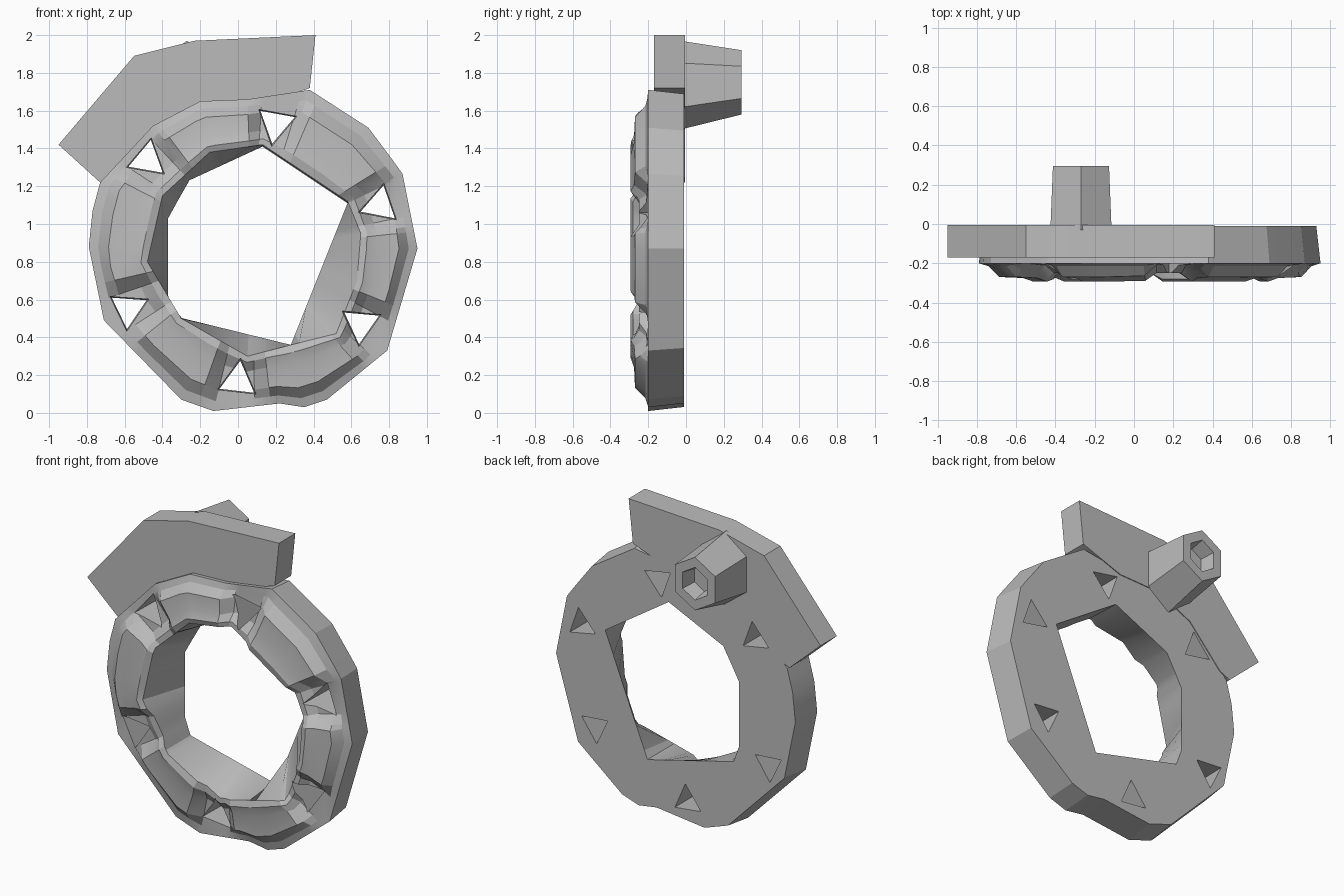
import bpy
import bmesh
from math import atan2, cos, sin, radians, pi
from mathutils import Vector

if "Cube" in bpy.data.objects:
    bpy.data.objects.remove(bpy.data.objects["Cube"])

grey = bpy.data.materials.new("plain grey")
grey.use_nodes = True
grey.diffuse_color = (0.5, 0.5, 0.5, 1)
grey.node_tree.nodes["Principled BSDF"].inputs["Base Color"].default_value = grey.diffuse_color

CENTRE = Vector((0.08, 0.87))
BACK = -0.01


def finish(name, bm):
    bmesh.ops.recalc_face_normals(bm, faces=bm.faces)
    mesh = bpy.data.meshes.new(name)
    bm.to_mesh(mesh)
    bm.free()
    mesh.materials.append(grey)
    obj = bpy.data.objects.new(name, mesh)
    bpy.context.collection.objects.link(obj)
    return obj


def smooth(obj):
    bpy.ops.object.select_all(action='DESELECT')
    obj.select_set(True)
    bpy.context.view_layer.objects.active = obj
    bpy.ops.object.shade_smooth_by_angle(angle=radians(20))


def loft(name, loops, closed=False):
    """Skin equal-length loops of points; cap the ends or join last to first."""
    bm = bmesh.new()
    rows = [[bm.verts.new(p) for p in loop] for loop in loops]
    n = len(rows[0])
    pairs = list(zip(rows, rows[1:]))
    if closed:
        pairs.append((rows[-1], rows[0]))
    else:
        bm.faces.new(rows[0])
        bm.faces.new(rows[-1])
    for a, b in pairs:
        for i in range(n):
            j = (i + 1) % n
            bm.faces.new((a[i], a[j], b[j], b[i]))
    return finish(name, bm)


def angle_of(p):
    return atan2(p[1] - CENTRE.y, p[0] - CENTRE.x) % (2 * pi)


def radius_at(poly, a):
    """Distance from the ring centre to a polygon along angle a."""
    d = Vector((cos(a), sin(a)))
    best = 0
    for p, q in zip(poly, poly[1:] + poly[:1]):
        p, e = Vector(p) - CENTRE, Vector(q) - Vector(p)
        det = d.cross(e)
        if abs(det) > 1e-9:
            r, s = p.cross(e) / det, p.cross(d) / det
            if r > 0 and -1e-4 <= s <= 1.0001:
                best = max(best, r)
    return best


# Ring outlines
outer = [(-0.79, 0.88), (-0.71, 0.49), (-0.3, 0.07), (-0.13, 0.01), (0.22, 0.05),
         (0.35, 0.03), (0.47, 0.07), (0.79, 0.33), (0.95, 0.87), (0.87, 1.27),
         (0.69, 1.51), (0.38, 1.71), (0.05, 1.66), (-0.2, 1.65), (-0.45, 1.52),
         (-0.73, 1.22), (-0.77, 1.07)]
inner_front = [(-0.48, 0.8), (-0.3, 0.5), (0.05, 0.3), (0.28, 0.36), (0.52, 0.42),
               (0.63, 0.7), (0.65, 0.95), (0.58, 1.12), (0.13, 1.42), (-0.15, 1.38),
               (-0.4, 1.15)]
inner_back = [(-0.37, 0.62), (-0.33, 0.51), (0.28, 0.36), (0.58, 1.11), (0.13, 1.41),
              (-0.26, 1.23), (-0.37, 1.03)]
holes = [(-0.48, 1.34), (0.2, 1.53), (0.75, 1.1), (0.65, 0.47), (0.0, 0.17), (-0.58, 0.55)]

# Columns of the ring: outline corners, plus the ends of each raised pad
hole_angles = [angle_of(h) for h in holes]
raw = [angle_of(p) for p in outer + inner_front + inner_back]
raw += [a + radians(s) for a in hole_angles for s in (-13, -7, 7, 13)]
columns = []
for a in sorted(a % (2 * pi) for a in raw):
    if not columns or a - columns[-1] > 0.012:
        columns.append(a)


def pad_height(a):
    """0 at a hole, 1 on a raised pad."""
    gap = min(abs((a - h + pi) % (2 * pi) - pi) for h in hole_angles)
    return min(1, max(0, (gap - radians(7)) / radians(6)))


# Cross-section: share of the way from bore to rim, low depth, raised depth
section = [(1, -0.2, -0.2), (0.85, -0.2, -0.215), (0.68, -0.2, -0.27),
           (0.3, -0.21, -0.275), (0.12, -0.25, -0.293), (0, -0.25, -0.28)]


def ring_point(a, r, y):
    return (CENTRE.x + r * cos(a), y, CENTRE.y + r * sin(a))


loops = [[ring_point(a, 0.975 * radius_at(outer, a), BACK) for a in columns]]
for share, low, high in section:
    loop = []
    for a in columns:
        ri, ro = radius_at(inner_front, a), radius_at(outer, a)
        y = low + (high - low) * pad_height(a)
        loop.append(ring_point(a, ri + share * (ro - ri), y))
    loops.append(loop)
loops.append([ring_point(a, radius_at(inner_back, a), BACK) for a in columns])
ring = loft("ring", loops, closed=True)

# Six tapered three-sided holes through the ring
for h, a in zip(holes, hole_angles):
    sides = [a + pi + k * 2 * pi / 3 for k in range(3)]
    cutter = loft("hole_cutter", [[(h[0] + r * cos(s), y, h[1] + r * sin(s)) for s in sides]
                                  for r, y in ((0.13, -0.4), (0.1, 0.1))])
    mod = ring.modifiers.new("hole", 'BOOLEAN')
    mod.operation, mod.solver, mod.object = 'DIFFERENCE', 'EXACT', cutter
    bpy.context.view_layer.objects.active = ring
    bpy.ops.object.modifier_apply(modifier=mod.name)
    bpy.data.objects.remove(cutter)
smooth(ring)

# Flat shield plate at the upper right
shield = [(-0.95, 1.42), (-0.55, 1.89), (-0.23, 1.97), (0.41, 2.0), (0.38, 1.72),
          (0.1, 1.62), (-0.2, 1.61), (-0.43, 1.5), (-0.66, 1.25), (-0.73, 1.22)]
smooth(loft("shield_plate", [[(x, y, z) for x, z in shield] for y in (-0.17, BACK + 0.005)]))

# Six-sided peg on the back, with a pocket in its end
peg_rings = [(0.18, 0.235, 1.735, -0.03), (0.165, 0.17, 1.75, 0.295),
             (0.1, 0.105, 1.75, 0.295), (0.08, 0.085, 1.75, 0.2)]
peg = loft("back_peg", [[(-0.27 + rx * cos(t), y, z + rz * sin(t))
                         for t in (radians(30 + 60 * k) for k in range(6))]
                        for rx, rz, z, y in peg_rings])
smooth(peg)
